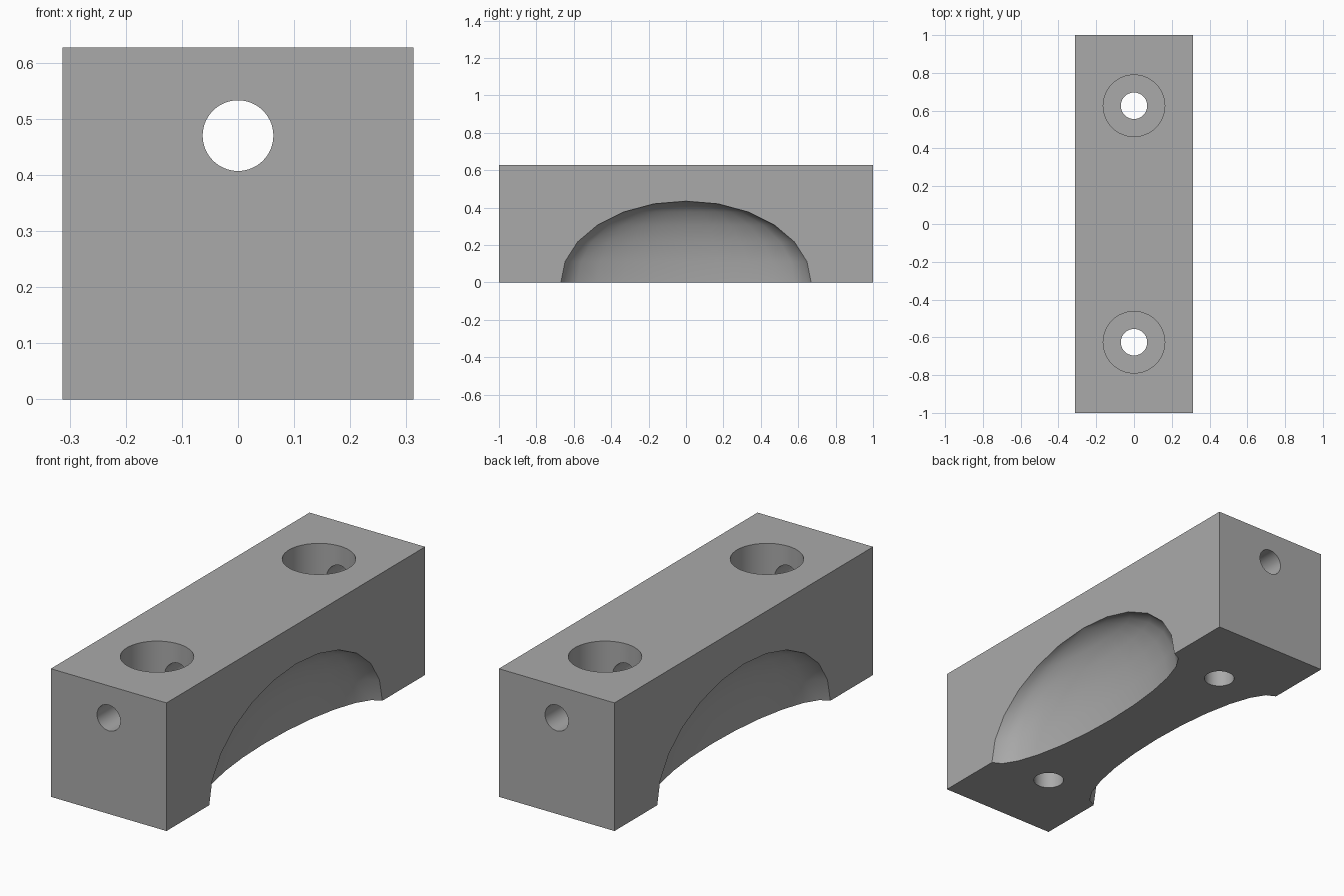
import bpy
import math

if "Cube" in bpy.data.objects:
    bpy.data.objects.remove(bpy.data.objects["Cube"])

W, L, H = 0.626, 2.0, 0.627      # block width, length, height
HOLE_Y = 0.626                   # bolt hole distance from centre
cutters = []

# Main block
bpy.ops.mesh.primitive_cube_add(size=1, location=(0, 0, H / 2))
block = bpy.context.object
block.name = "clamp_block"
block.scale = (W, L, H)
bpy.ops.object.transform_apply(location=True, rotation=True, scale=True)


def keep(name):
    ob = bpy.context.object
    ob.name = name
    ob.hide_render = True
    bpy.ops.object.transform_apply(location=True, rotation=True, scale=True)
    cutters.append(ob)


def cylinder(name, radius, depth, location, rotation=(0, 0, 0)):
    bpy.ops.mesh.primitive_cylinder_add(vertices=64, radius=radius, depth=depth,
                                        location=location, rotation=rotation)
    keep(name)


# Ellipsoid finger scoops on both long sides
for side in (-1, 1):
    bpy.ops.mesh.primitive_uv_sphere_add(segments=24, ring_count=12, radius=1,
                                         location=(side * (W / 2 + 0.001), 0, -0.001))
    bpy.context.object.scale = (0.172, 0.67, 0.436)
    keep("scoop_cutter")

# Counterbored bolt holes
for side in (-1, 1):
    cylinder("bolt_cutter", 0.07, 2, (0, side * HOLE_Y, 0.3))
    cylinder("counterbore_cutter", 0.163, H, (0, side * HOLE_Y, H))

# Long hole running end to end
cylinder("long_hole_cutter", 0.063, 3, (0, 0, 0.47), (math.pi / 2, 0, 0))

# Cut everything out of the block
bpy.context.view_layer.objects.active = block
for cutter in cutters:
    mod = block.modifiers.new("cut", "BOOLEAN")
    mod.operation = "DIFFERENCE"
    mod.solver = "EXACT"
    mod.object = cutter
    bpy.ops.object.modifier_apply(modifier=mod.name)
for cutter in cutters:
    bpy.data.objects.remove(cutter, do_unlink=True)

# Plain grey, smooth scoops and bores with crisp edges
grey = bpy.data.materials.new("grey")
grey.diffuse_color = (0.4, 0.4, 0.4, 1)
grey.use_nodes = True
grey.node_tree.nodes["Principled BSDF"].inputs["Base Color"].default_value = grey.diffuse_color
block.data.materials.clear()
block.data.materials.append(grey)
for face in block.data.polygons:
    face.material_index = 0
bpy.ops.object.select_all(action="DESELECT")
block.select_set(True)
bpy.context.view_layer.objects.active = block
bpy.ops.object.shade_smooth_by_angle(angle=math.radians(35))
